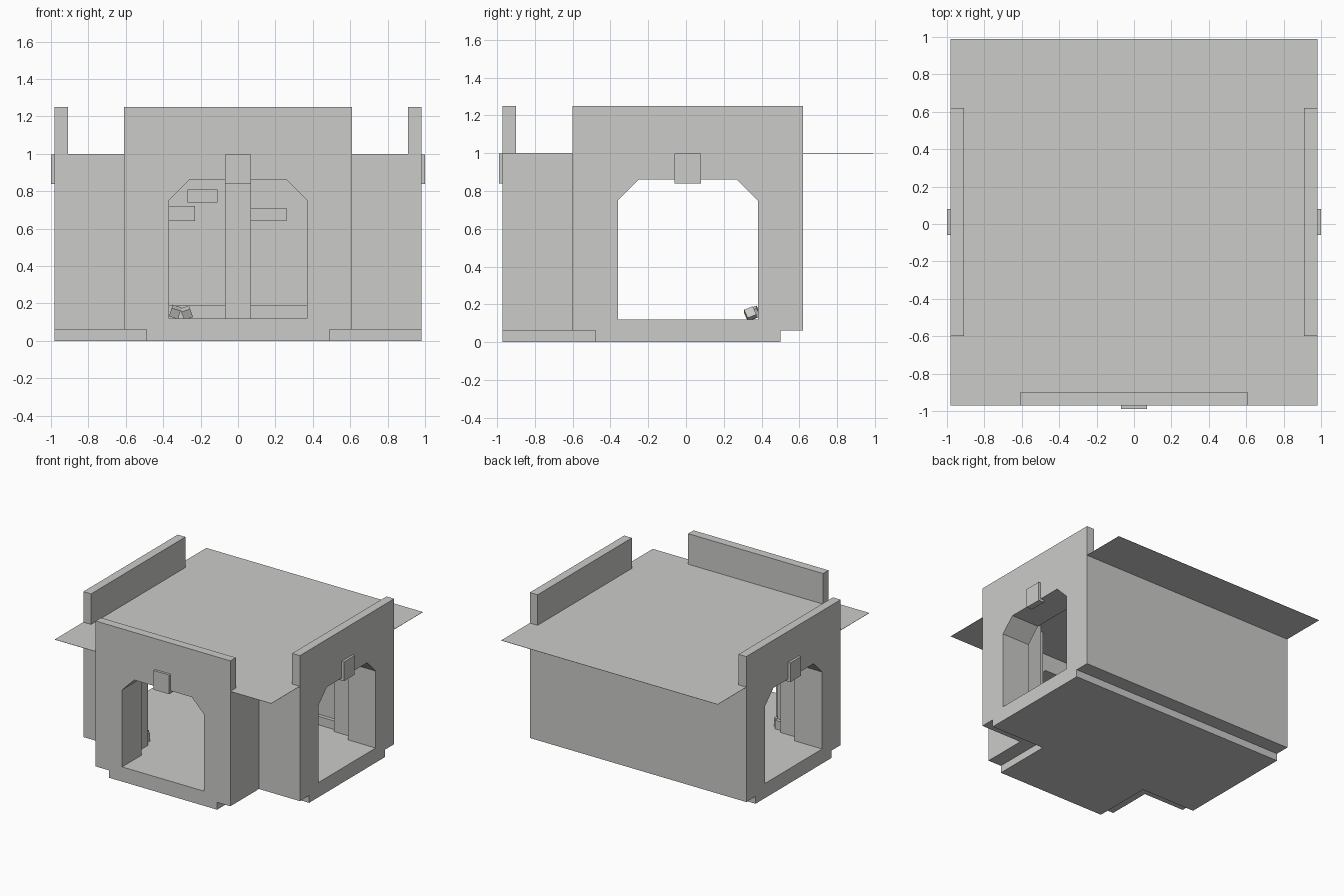
import bpy, bmesh, math
from mathutils import Matrix, Vector

if "Cube" in bpy.data.objects:
    bpy.data.objects.remove(bpy.data.objects["Cube"], do_unlink=True)

stone = bpy.data.materials.new("pale_grey_stone")
stone.use_nodes = True
stone.diffuse_color = (0.6, 0.6, 0.59, 1)
stone.node_tree.nodes["Principled BSDF"].inputs["Base Color"].default_value = (0.6, 0.6, 0.59, 1)

SHIFT = Matrix.Translation((0, 0.01, 0))   # the junction centre sits slightly back
OUT, WING, ROOM, DOOR = 0.98, 0.61, 0.49, 0.37
SLAB, FLOOR, ROOF, TOP = 0.06, 0.12, 1.0, 1.25
FRAME_IN = 0.73


def turn(degrees):
    return Matrix.Rotation(math.radians(degrees), 4, 'Z')


def prism(bm, points, start, end, axis='Z'):
    """Extrude a flat profile along Z (points are x, y) or Y (points are x, z)."""
    def place(a, b, t):
        return (a, b, t) if axis == 'Z' else (a, t, b)
    face = bm.faces.new([bm.verts.new(place(a, b, start)) for a, b in points])
    new = bmesh.ops.extrude_face_region(bm, geom=[face])["geom"]
    delta = Vector(place(0, 0, end - start))
    bmesh.ops.translate(bm, vec=delta, verts=[v for v in new if isinstance(v, bmesh.types.BMVert)])


def box(bm, x, y, z):
    prism(bm, [(x[0], y[0]), (x[1], y[0]), (x[1], y[1]), (x[0], y[1])], z[0], z[1])


def finish(name, bm, matrix=Matrix()):
    bmesh.ops.recalc_face_normals(bm, faces=bm.faces[:])
    bm.transform(SHIFT @ matrix)
    mesh = bpy.data.meshes.new(name)
    bm.to_mesh(mesh)
    bm.free()
    mesh.materials.append(stone)
    obj = bpy.data.objects.new(name, mesh)
    bpy.context.collection.objects.link(obj)
    return obj


def box_part(name, x, y, z, matrix=Matrix()):
    bm = bmesh.new()
    box(bm, x, y, z)
    return finish(name, bm, matrix)


def tee(half, reach):
    """T-shaped plan with arms to the front and both sides."""
    return [(-reach, half), (-reach, -half), (-half, -half), (-half, -reach),
            (half, -reach), (half, -half), (reach, -half), (reach, half)]


# Base slab and interior floor
for name, half, reach, z0, z1 in (("base_slab", ROOM, OUT, 0, SLAB),
                                  ("floor", ROOM, FRAME_IN, SLAB, FLOOR)):
    bm = bmesh.new()
    prism(bm, tee(half, reach), z0, z1)
    finish(name, bm)

# Thin roof sheet covering the whole square
box_part("roof_sheet", (-OUT, OUT), (-OUT, OUT), (ROOF - 0.002, ROOF))

# Back wall and the two inner-corner walls
box_part("back_wall", (-FRAME_IN, FRAME_IN), (ROOM, WING), (SLAB, ROOF - 0.002))
for side, label in ((1, "left"), (-1, "right")):
    bm = bmesh.new()
    corner = [(WING, -FRAME_IN), (WING, -WING), (FRAME_IN, -WING),
              (FRAME_IN, -ROOM), (ROOM, -ROOM), (ROOM, -FRAME_IN)]
    prism(bm, [(side * x, y) for x, y in corner], SLAB, ROOF - 0.002)
    finish(label + "_corner_wall", bm)


# Doorway frames: chamfered arch, parapet above, keystone in front
def arch(top):
    return [(-WING, SLAB), (-WING, top), (WING, top), (WING, SLAB), (DOOR, SLAB),
            (DOOR, 0.75), (0.26, 0.86), (-0.26, 0.86), (-DOOR, 0.75), (-DOOR, SLAB)]


for label, angle in (("front", 0), ("left", 90), ("right", -90)):
    bm = bmesh.new()
    prism(bm, arch(TOP), -OUT, -0.91, 'Y')
    prism(bm, arch(ROOF - 0.002), -0.91, -FRAME_IN, 'Y')
    box(bm, (-DOOR, DOOR), (-OUT, -FRAME_IN), (SLAB, FLOOR))
    finish(label + "_door_frame", bm, turn(angle))
    box_part(label + "_keystone", (-0.07, 0.07), (-1.0, -0.95), (0.84, ROOF - 0.003), turn(angle))

# Pillars and skirting on the back wall
for i, x in enumerate((-0.63, 0, 0.63)):
    box_part(f"back_pillar_{i}", (x - 0.07, x + 0.07), (0.43, ROOM), (FLOOR, ROOF - 0.002))
box_part("back_skirting", (-FRAME_IN, FRAME_IN), (0.46, ROOM), (FLOOR, 0.19))

# Pillars and skirting in the corners of the arms
for angle in (0, 90, -90):
    for side in (-1, 1):
        if angle * side > 0:
            continue   # that side of the arm is the back wall
        xs = sorted((side * 0.43, side * ROOM))
        box_part("arm_pillar", xs, (-0.70, -0.56), (FLOOR, ROOF - 0.002), turn(angle))
        xs = sorted((side * 0.46, side * ROOM))
        box_part("arm_skirting", xs, (-FRAME_IN, -ROOM), (FLOOR, 0.19), turn(angle))

# Raised bricks on the back wall
for x0, x1, z0, z1 in ((-0.27, -0.11, 0.74, 0.81), (-0.39, -0.23, 0.64, 0.72),
                       (0.07, 0.26, 0.64, 0.71)):
    box_part("raised_brick", (x0, x1), (0.47, ROOM), (z0, z1))

# Fallen rubble by the back wall
for x, y, z, size, tilt in ((-0.335, 0.35, 0.155, 0.05, 0.3), (-0.275, 0.33, 0.15, 0.05, -0.35)):
    h = size / 2
    spin = Matrix.Translation((x, y, z)) @ Matrix.Rotation(tilt, 4, 'Y') @ Matrix.Rotation(0.4, 4, 'X')
    box_part("rubble", (-h, h), (-h, h), (-h, h), spin)
